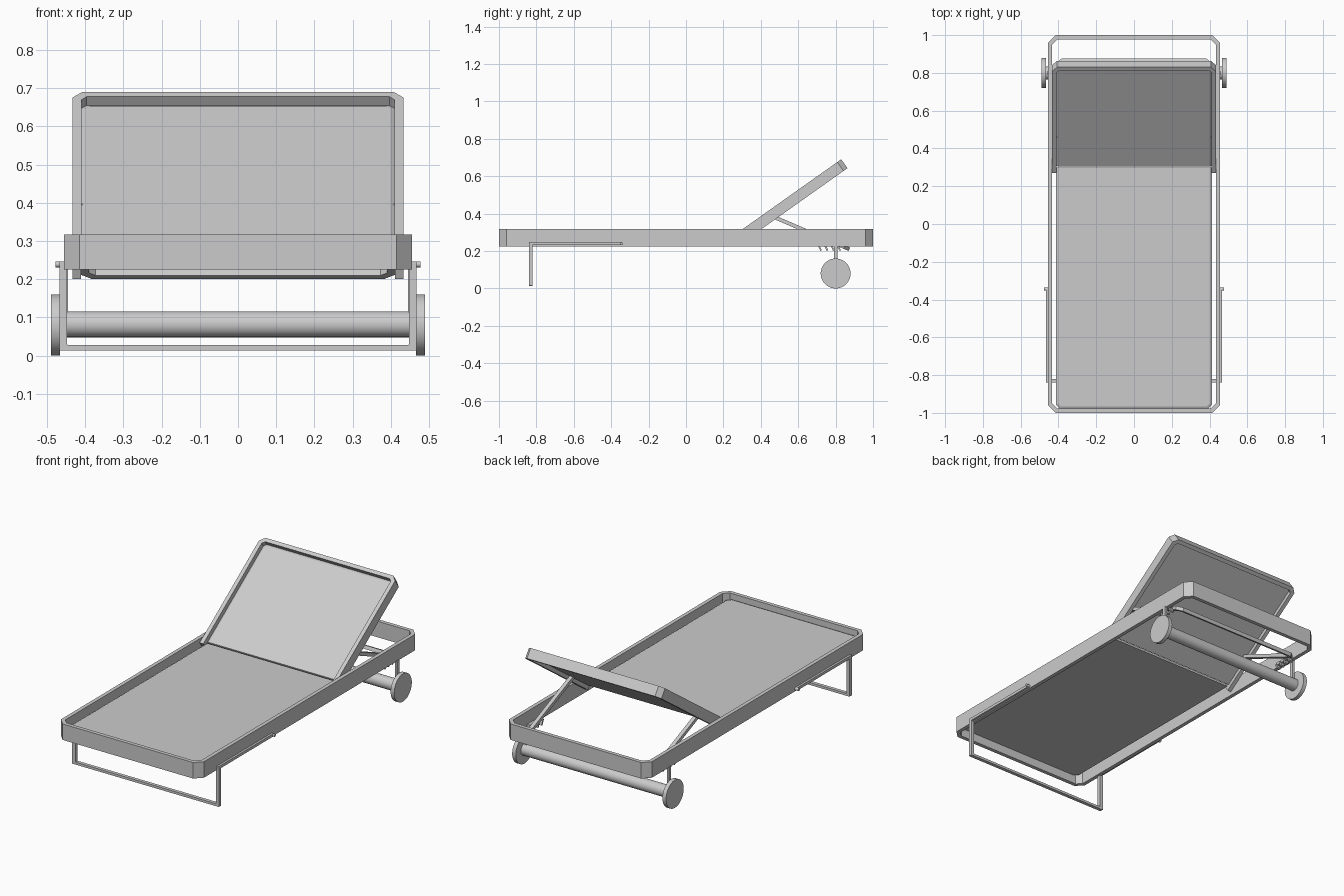
import bpy, bmesh, math
from mathutils import Matrix, Vector

if "Cube" in bpy.data.objects:
    bpy.data.objects.remove(bpy.data.objects["Cube"])


def finish(name, bm, matrix=Matrix()):
    bmesh.ops.recalc_face_normals(bm, faces=bm.faces)
    me = bpy.data.meshes.new(name)
    bm.to_mesh(me)
    bm.free()
    ob = bpy.data.objects.new(name, me)
    ob.matrix_world = matrix
    bpy.context.collection.objects.link(ob)
    return ob


def tilt(y, z, angle):
    return Matrix.Translation((0, y, z)) @ Matrix.Rotation(math.radians(angle), 4, 'X')


def u_shape(hx, y0, y1, c):
    """U outline running from y0, with chamfered corners at y1."""
    s = 1 if y1 > y0 else -1
    return [(hx, y0), (hx, y1 - s * c), (hx - c, y1),
            (c - hx, y1), (-hx, y1 - s * c), (-hx, y0)]


def ring_shape(hx, hy, c):
    return [(hx, c - hy), (hx, hy - c), (hx - c, hy), (c - hx, hy),
            (-hx, hy - c), (-hx, c - hy), (c - hx, -hy), (hx - c, -hy)]


def band(name, outer, inner, z0, z1, closed=False, matrix=Matrix()):
    """Rectangular bar following the strip between two outlines."""
    bm = bmesh.new()
    loops = [[bm.verts.new((*p, z)) for p in pts]
             for pts, z in ((outer, z0), (outer, z1), (inner, z1), (inner, z0))]
    n = len(outer)
    for i in range(n if closed else n - 1):
        j = (i + 1) % n
        for k in range(4):
            a, b = loops[k], loops[(k + 1) % 4]
            bm.faces.new((a[i], a[j], b[j], b[i]))
    if not closed:
        for i in (0, n - 1):
            bm.faces.new([l[i] for l in loops])
    return finish(name, bm, matrix)


def sheet(name, outer, inner, z0, z1, matrix=Matrix()):
    """Panel whose upper border slopes down to its edge."""
    bm = bmesh.new()
    levels = [[bm.verts.new((*p, z)) for p in pts]
              for pts, z in ((outer, z0), (outer, z1 - 0.006), (inner, z1))]
    n = len(outer)
    for a, b in zip(levels, levels[1:]):
        for i in range(n):
            j = (i + 1) % n
            bm.faces.new((a[i], a[j], b[j], b[i]))
    bm.faces.new(levels[0])
    bm.faces.new(levels[-1])
    return finish(name, bm, matrix)


def box(name, center, size, angle=0):
    bm = bmesh.new()
    bmesh.ops.create_cube(bm, size=1)
    bmesh.ops.scale(bm, vec=Vector(size), verts=bm.verts)
    return finish(name, bm, Matrix.Translation(center) @ Matrix.Rotation(math.radians(angle), 4, 'X'))


def cyl(name, center, r, length, sides=48):
    bpy.ops.mesh.primitive_cylinder_add(vertices=sides, radius=r, depth=length,
                                        location=center, rotation=(0, math.pi / 2, 0))
    bpy.context.object.name = name
    bpy.ops.object.shade_smooth_by_angle()


# Main frame and seat panel
band("main_frame", ring_shape(0.455, 1.0, 0.04), ring_shape(0.433, 0.978, 0.027),
     0.225, 0.317, closed=True)
sheet("seat_panel", u_shape(0.412, 0.30, -0.978, 0.02), u_shape(0.4, 0.298, -0.966, 0.014),
      0.274, 0.288)

# Reclining backrest
back = tilt(0.27, 0.294, 35.3)
band("backrest_frame", u_shape(0.433, 0, 0.686, 0.026), u_shape(0.41, 0, 0.664, 0.014),
     -0.058, 0, matrix=back)
sheet("backrest_panel", u_shape(0.411, 0.025, 0.665, 0.014), u_shape(0.399, 0.027, 0.652, 0.01),
      -0.036, -0.022, matrix=back)

# Backrest prop, a U-shaped bar resting in the side racks
band("backrest_prop", u_shape(0.412, 0, 0.455, 0.03), u_shape(0.39, 0, 0.431, 0.017),
     -0.01, 0.01, matrix=tilt(0.455, 0.388, -23.1))

# Front leg loop, upright in the x-z plane
band("front_leg", u_shape(0.467, 0.247, 0.014, 0.001), u_shape(0.447, 0.247, 0.028, 0.001),
     -0.01, 0.01, matrix=tilt(-0.83, 0, 90))

# Rear axle
cyl("axle", (0, 0.8, 0.082), 0.034, 0.94)

for s, side in ((-1, "left"), (1, "right")):
    box(f"front_leg_arm_{side}", (s * 0.459, -0.59, 0.239), (0.016, 0.49, 0.016))
    cyl(f"front_leg_pin_{side}", (s * 0.462, -0.345, 0.239), 0.008, 0.03, 16)
    cyl(f"wheel_{side}", (s * 0.478, 0.8, 0.08), 0.08, 0.023)
    box(f"axle_post_{side}", (s * 0.452, 0.8, 0.155), (0.014, 0.02, 0.15))
    # Notched rack for the prop
    box(f"prop_rack_{side}", (s * 0.425, 0.765, 0.235), (0.018, 0.12, 0.016))
    for i in range(4):
        box(f"rack_tooth_{side}_{i}", (s * 0.422, 0.715 + i * 0.034, 0.218),
            (0.022, 0.009, 0.034), 25)
